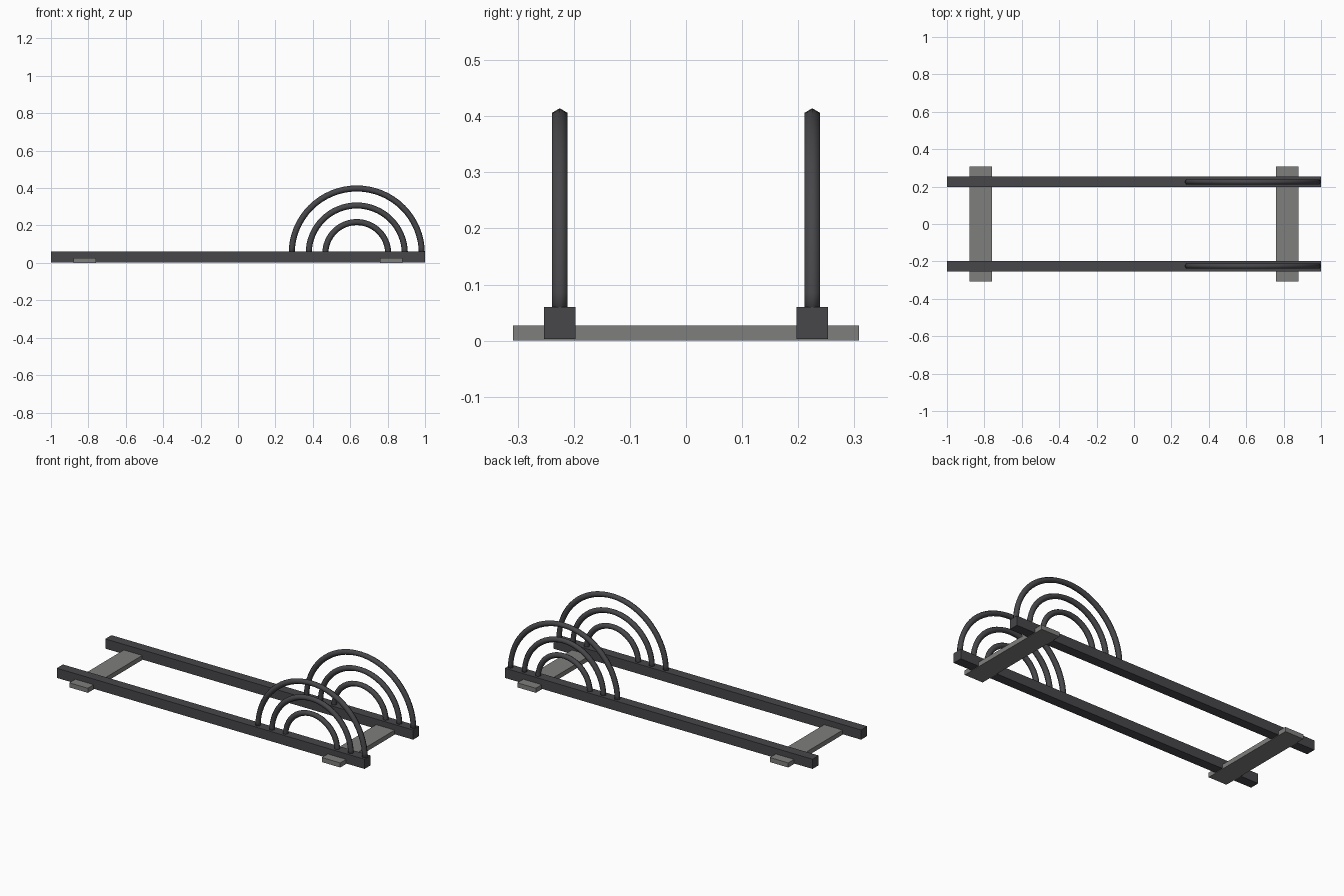
import bpy, math

cube = bpy.data.objects.get("Cube")
if cube:
    bpy.data.objects.remove(cube, do_unlink=True)


def material(name, colour):
    m = bpy.data.materials.new(name)
    m.use_nodes = True
    m.diffuse_color = colour
    m.node_tree.nodes["Principled BSDF"].inputs["Base Color"].default_value = colour
    return m


dark = material("dark_metal", (0.063, 0.061, 0.068, 1))
grey = material("grey_plank", (0.21, 0.21, 0.205, 1))


def box(name, centre, size, mat):
    bpy.ops.mesh.primitive_cube_add(size=1, location=centre)
    ob = bpy.context.object
    ob.name = name
    ob.scale = size
    bpy.ops.object.transform_apply(location=False, rotation=False, scale=True)
    ob.data.materials.append(mat)


def hoop(name, x, y, z, radius, tube=0.0162, steps=32, sides=6):
    # half ring swept from a six-sided section with one corner pointing outward
    verts, faces = [], []
    for i in range(steps + 1):
        a = math.pi * i / steps
        for j in range(sides):
            b = 2 * math.pi * j / sides
            r = radius + tube * math.cos(b)
            verts.append((x + r * math.cos(a), y + tube * math.sin(b), z + r * math.sin(a)))
    for i in range(steps):
        for j in range(sides):
            k = (j + 1) % sides
            p, q = i * sides, (i + 1) * sides
            faces.append((p + j, p + k, q + k, q + j))
    # end caps
    faces.append(tuple(reversed(range(sides))))
    faces.append(tuple(range(steps * sides, (steps + 1) * sides)))
    mesh = bpy.data.meshes.new(name)
    mesh.from_pydata(verts, [], faces)
    mesh.materials.append(dark)
    ob = bpy.data.objects.new(name, mesh)
    bpy.context.collection.objects.link(ob)
    mesh.shade_smooth()


# rails with their nested hoops
for side, s in (("left_side", 1), ("right_side", -1)):
    y = s * 0.225
    box("rail_" + side, (0, y, 0.0315), (2, 0.057, 0.057), dark)
    for label, radius in (("outer", 0.348), ("middle", 0.257), ("inner", 0.168)):
        hoop(label + "_hoop_" + side, 0.635, y, 0.05, radius)

# cross planks
for end, x in (("rear", -0.82), ("front", 0.82)):
    box("cross_plank_" + end, (x, 0, 0.0135), (0.12, 0.616, 0.027), grey)
